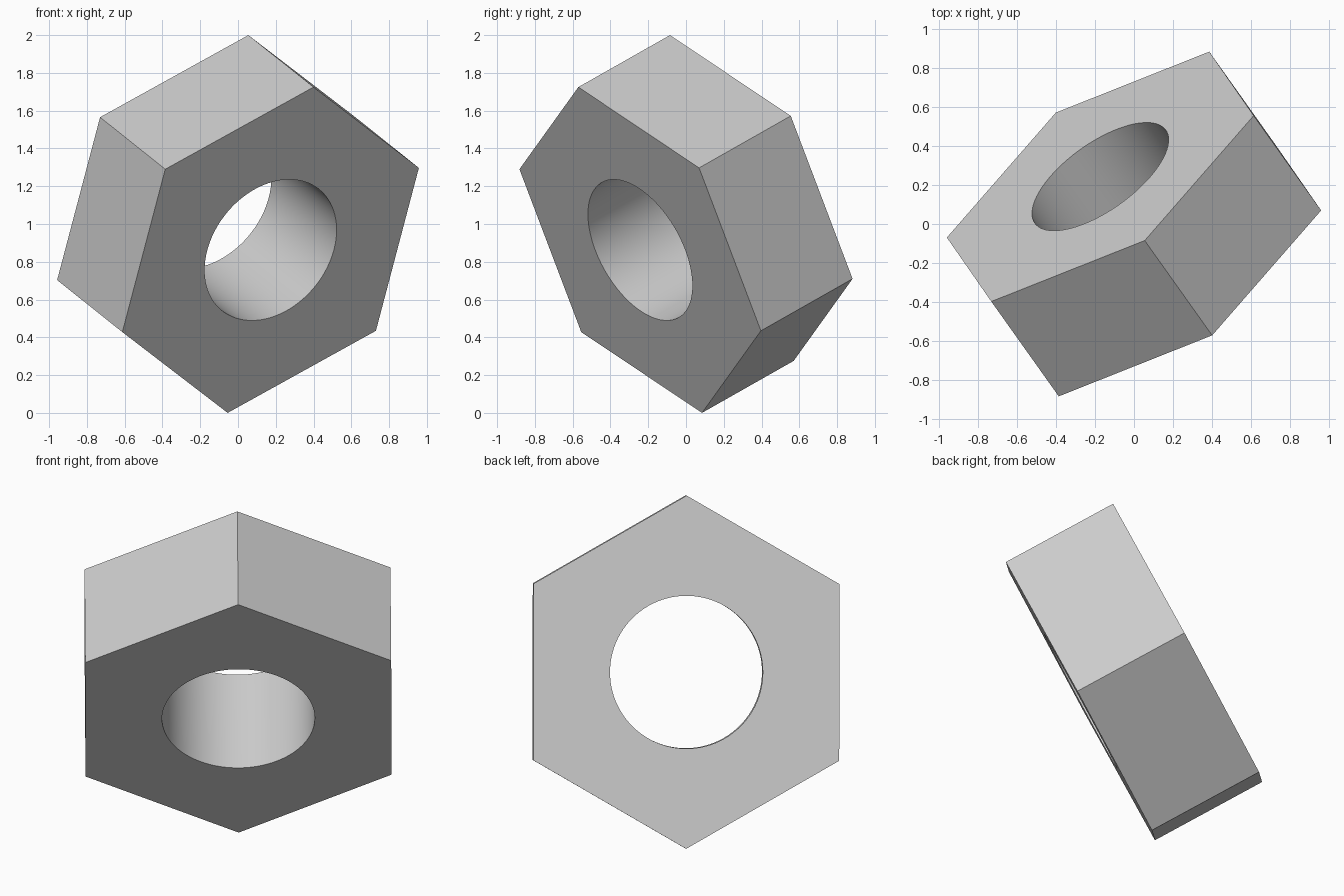
import bpy, bmesh
from math import cos, sin, tau, radians
from mathutils import Vector, Matrix

if "Cube" in bpy.data.objects:
    bpy.data.objects.remove(bpy.data.objects["Cube"])

OUTER_R, HOLE_R, HALF = 0.95, 0.411, 0.328
SIDES, ARC = 6, 16            # hexagon sides, hole segments per side

grey = bpy.data.materials.new("light_grey")
grey.use_nodes = True
colour = (0.6, 0.6, 0.6, 1)
grey.diffuse_color = colour
grey.node_tree.nodes["Principled BSDF"].inputs["Base Color"].default_value = colour

bm = bmesh.new()


def ring(radius, count, z):
    return [bm.verts.new((radius * cos(tau * i / count), radius * sin(tau * i / count), z))
            for i in range(count)]


def wall(low, high):
    n = len(low)
    return [bm.faces.new((low[i], low[(i + 1) % n], high[(i + 1) % n], high[i]))
            for i in range(n)]


# Outer hexagon and round bore
hexes = [ring(OUTER_R, SIDES, z) for z in (-HALF, HALF)]
holes = [ring(HOLE_R, SIDES * ARC, z) for z in (-HALF, HALF)]
wall(*hexes)
wall(*holes)

# End faces: one panel per hexagon side, reaching in to the bore
for outer, inner in zip(hexes, holes):
    for i in range(SIDES):
        arc = [inner[(i * ARC + k) % len(inner)] for k in range(ARC + 1)]
        bm.faces.new([outer[i], outer[(i + 1) % SIDES]] + arc[::-1])
bmesh.ops.recalc_face_normals(bm, faces=bm.faces)

mesh = bpy.data.meshes.new("hex_nut")
bm.to_mesh(mesh)
bm.free()
mesh.materials.append(grey)
nut = bpy.data.objects.new("hex_nut", mesh)
bpy.context.collection.objects.link(nut)

# Tilt: bore axis and the direction of one corner
axis = Vector((0.1725, -0.2425, -0.1375)).normalized()
side = axis.cross(Vector((0.2275, -0.3275, 0.8625))).normalized()
corner = side.cross(axis)
turn = Matrix((corner, side, axis)).transposed().to_4x4()
nut.matrix_world = Matrix.Translation((0, 0, 1)) @ turn

# Smooth bore, crisp edges elsewhere
bpy.ops.object.select_all(action='DESELECT')
nut.select_set(True)
bpy.context.view_layer.objects.active = nut
bpy.ops.object.shade_smooth_by_angle(angle=radians(30))
